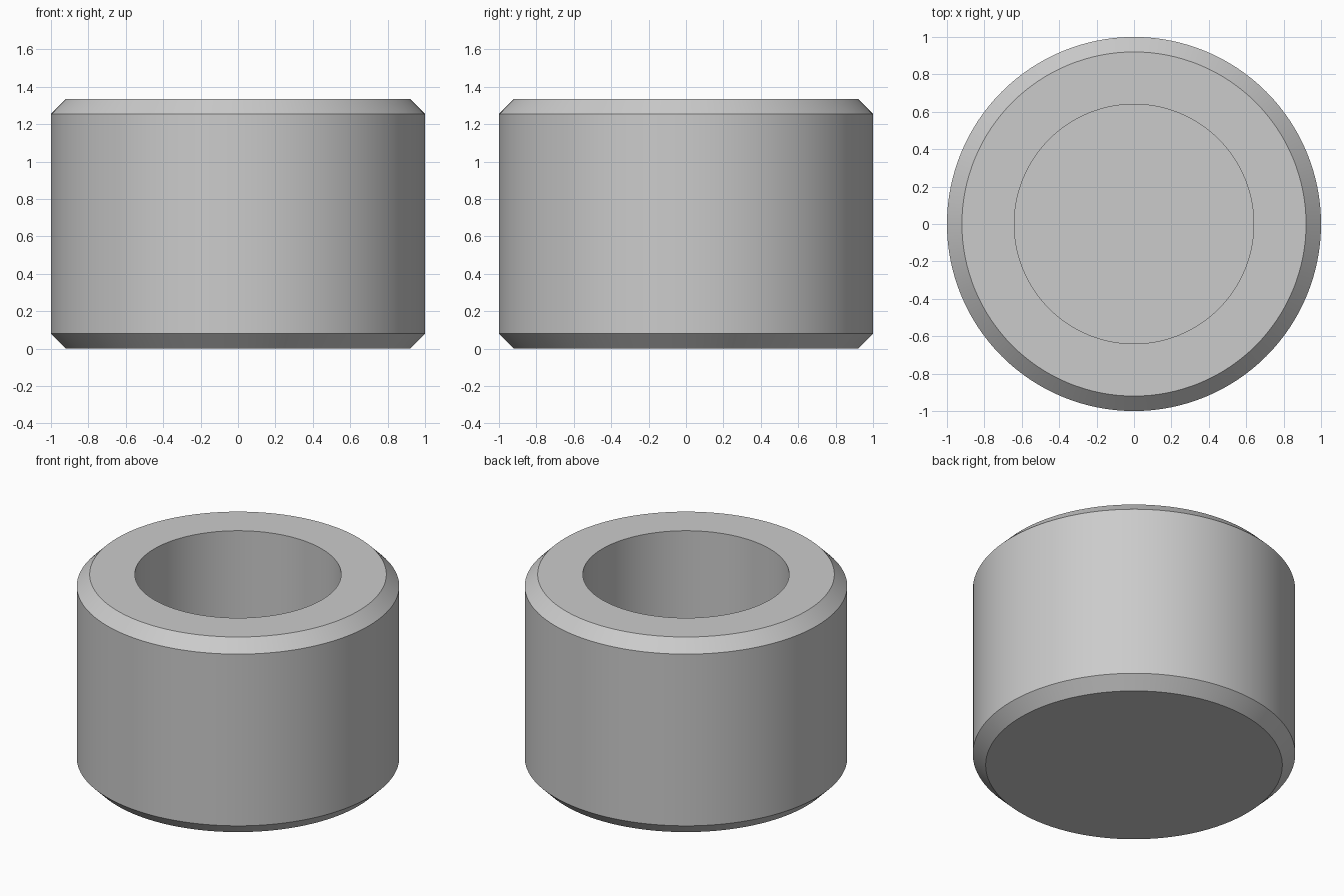
import bpy, bmesh, math

if "Cube" in bpy.data.objects:
    bpy.data.objects.remove(bpy.data.objects["Cube"])

SEGMENTS = 128

# Half profile (radius, height): underside, chamfers, rim, blind bore
PROFILE = [(0.92, 0.0), (1.0, 0.08), (1.0, 1.255), (0.92, 1.335),
           (0.64, 1.335), (0.64, 0.33)]

grey = bpy.data.materials.new("steel grey")
grey.diffuse_color = (0.6, 0.6, 0.6, 1.0)
grey.use_nodes = True
grey.node_tree.nodes["Principled BSDF"].inputs["Base Color"].default_value = grey.diffuse_color

bm = bmesh.new()
rings = []
for r, z in PROFILE:
    rings.append([bm.verts.new((r * math.cos(2 * math.pi * i / SEGMENTS),
                                r * math.sin(2 * math.pi * i / SEGMENTS), z))
                  for i in range(SEGMENTS)])

# Walls between neighbouring rings
for a, b in zip(rings, rings[1:]):
    for i in range(SEGMENTS):
        j = (i + 1) % SEGMENTS
        bm.faces.new((a[i], a[j], b[j], b[i]))

# Closed underside and flat bore floor
bm.faces.new(rings[0][::-1])
bm.faces.new(rings[-1])
bmesh.ops.recalc_face_normals(bm, faces=bm.faces[:])

mesh = bpy.data.meshes.new("chamfered_cup")
bm.to_mesh(mesh)
bm.free()
mesh.materials.append(grey)
cup = bpy.data.objects.new("chamfered_cup", mesh)
bpy.context.collection.objects.link(cup)

# Smooth round walls, crisp chamfer edges
bpy.context.view_layer.objects.active = cup
cup.select_set(True)
bpy.ops.object.shade_smooth_by_angle(angle=math.radians(30))
